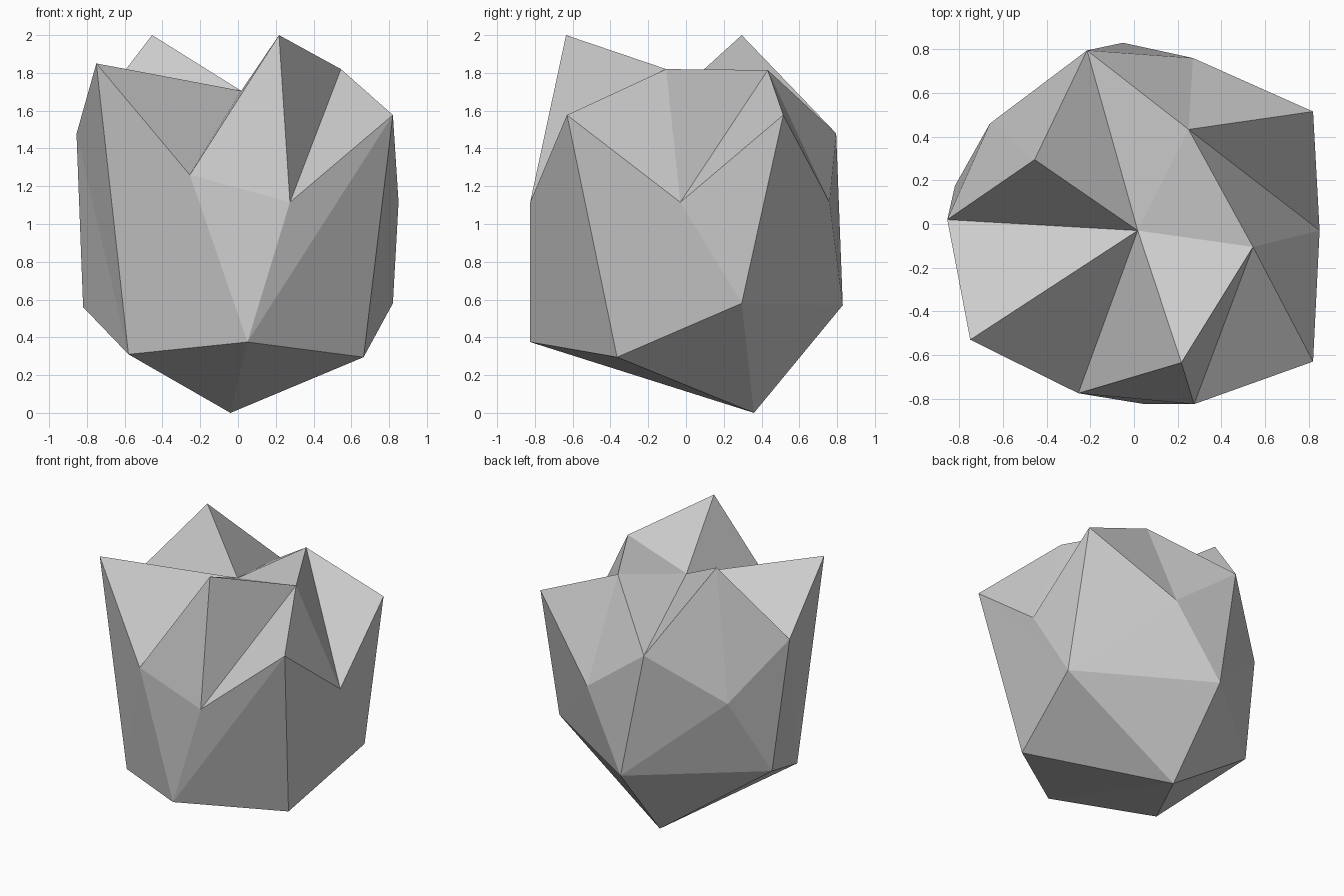
import bpy, bmesh

if "Cube" in bpy.data.objects:
    bpy.data.objects.remove(bpy.data.objects["Cube"])

# Rings of the faceted rock, listed counter-clockwise from the front
base_tip = [(-0.04, 0.36, 0.0)]
lower = [(0.05, -0.825, 0.375), (0.665, -0.365, 0.295), (0.82, 0.295, 0.58),
         (-0.05, 0.83, 0.57), (-0.82, 0.175, 0.56), (-0.58, -0.46, 0.31)]
middle = [(-0.255, -0.775, 1.26), (0.275, -0.825, 1.115), (0.82, -0.63, 1.577),
          (0.85, -0.03, 1.115), (0.82, 0.515, 1.577), (0.27, 0.76, 1.115),
          (-0.215, 0.795, 1.48), (-0.66, 0.46, 1.118), (-0.855, 0.02, 1.477),
          (-0.75, -0.53, 1.85)]
# The crown shares its low notches with the middle ring
crown = [middle[0], (0.217, -0.635, 2.0), (0.545, -0.105, 1.82), (0.25, 0.433, 1.815),
         middle[6], (-0.455, 0.295, 2.0), middle[8], middle[9]]
crown_pit = [(0.017, -0.03, 1.705)]

bm = bmesh.new()
vert_at = {}


def vert(co):
    if co not in vert_at:
        vert_at[co] = bm.verts.new(co)
    return vert_at[co]


def zip_rings(low, high, steps):
    """Triangulate between two rings; each step advances the low (L) or high (U) ring."""
    i = j = 0
    for step in steps:
        a, b = low[i % len(low)], high[j % len(high)]
        if step == "L":
            i += 1
            tri = (a, low[i % len(low)], b)
        else:
            j += 1
            tri = (a, high[j % len(high)], b)
        if len(set(tri)) == 3:
            bm.faces.new([vert(co) for co in tri])


# Underside, flanks, crown peaks and sunken top
zip_rings(base_tip, lower, "U" * len(lower))
zip_rings(lower, middle, "UULLUUULUULULUUL")
zip_rings(middle, crown, "ULULLULLLUULLULULU")
zip_rings(crown, crown_pit, "L" * len(crown))

bmesh.ops.recalc_face_normals(bm, faces=bm.faces[:])
mesh = bpy.data.meshes.new("faceted_rock")
bm.to_mesh(mesh)
bm.free()
rock = bpy.data.objects.new("faceted_rock", mesh)
bpy.context.collection.objects.link(rock)
